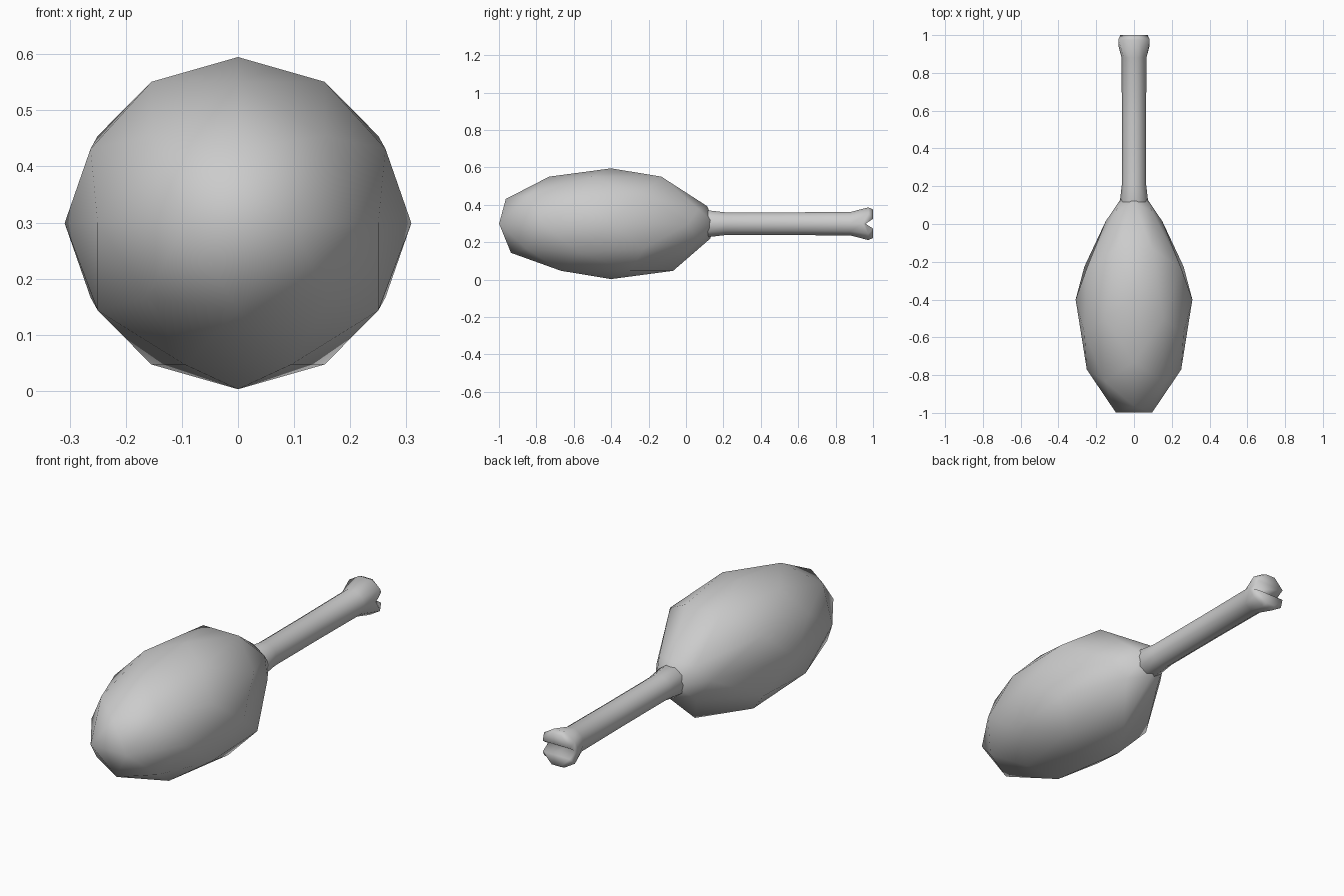
import bpy
import bmesh
from math import radians, cos, sin, tau
from mathutils import Matrix, Vector

cube = bpy.data.objects.get("Cube")
if cube:
    bpy.data.objects.remove(cube)

grey = bpy.data.materials.new("plain grey")
grey.use_nodes = True
GREY = (0.6, 0.6, 0.6, 1)
grey.diffuse_color = GREY
grey.node_tree.nodes["Principled BSDF"].inputs["Base Color"].default_value = GREY

MID = 0.299  # height of the long axis


def finish(bm, name):
    """Turn a bmesh into a smooth-shaded grey object."""
    bmesh.ops.recalc_face_normals(bm, faces=bm.faces)
    for face in bm.faces:
        face.smooth = True
    mesh = bpy.data.meshes.new(name)
    bm.to_mesh(mesh)
    bm.free()
    mesh.materials.append(grey)
    obj = bpy.data.objects.new(name, mesh)
    bpy.context.collection.objects.link(obj)
    return obj


# Meat: a stretched low-poly ball whose rear is pinched toward the bone
bm = bmesh.new()
bmesh.ops.create_icosphere(bm, subdivisions=2, radius=1)
bmesh.ops.rotate(bm, verts=bm.verts, matrix=Matrix.Rotation(radians(-90), 3, "Z"))
bmesh.ops.scale(bm, verts=bm.verts, vec=(0.309, 0.63, 0.296))
bmesh.ops.translate(bm, verts=bm.verts, vec=(0, -0.4, MID))
pinch = Vector((0, 0.08, MID))
for v in bm.verts:
    if v.co.y > -0.05:
        v.co = pinch + (v.co - pinch) * 0.6
finish(bm, "meat")

# Bone: rings along y, flaring at both ends
SIDES = 10
profile = [(0.07, 0.06), (0.12, 0.075), (0.21, 0.064), (0.56, 0.064),
           (0.88, 0.066), (0.975, 0.092), (1.0, 0.08)]
bm = bmesh.new()
rings = []
for y, r in profile:
    ring = []
    for i in range(SIDES):
        a = tau * i / SIDES
        ring.append(bm.verts.new((r * cos(a), y, MID + r * sin(a))))
    rings.append(ring)
for a, b in zip(rings, rings[1:]):
    for i in range(SIDES):
        j = (i + 1) % SIDES
        bm.faces.new((a[i], a[j], b[j], b[i]))
bm.faces.new(rings[0])

# Knuckle: draw the side points back to form a cleft between two lobes
for ring, depth in ((rings[-2], 0.945), (rings[-1], 0.96)):
    for i in (0, 5):
        ring[i].co.y = depth
        ring[i].co.x *= 0.9
    for i in (1, 4, 6, 9):
        ring[i].co.x *= 1.12
for i in (1, 4, 6, 9):
    rings[-1][i].co.z = MID + (rings[-1][i].co.z - MID) * 0.55
tip = rings[-1]
for lobe in ((1, 2, 3, 4), (6, 7, 8, 9), (0, 1, 4, 5), (5, 6, 9, 0)):
    bm.faces.new([tip[i] for i in lobe])
finish(bm, "bone")
